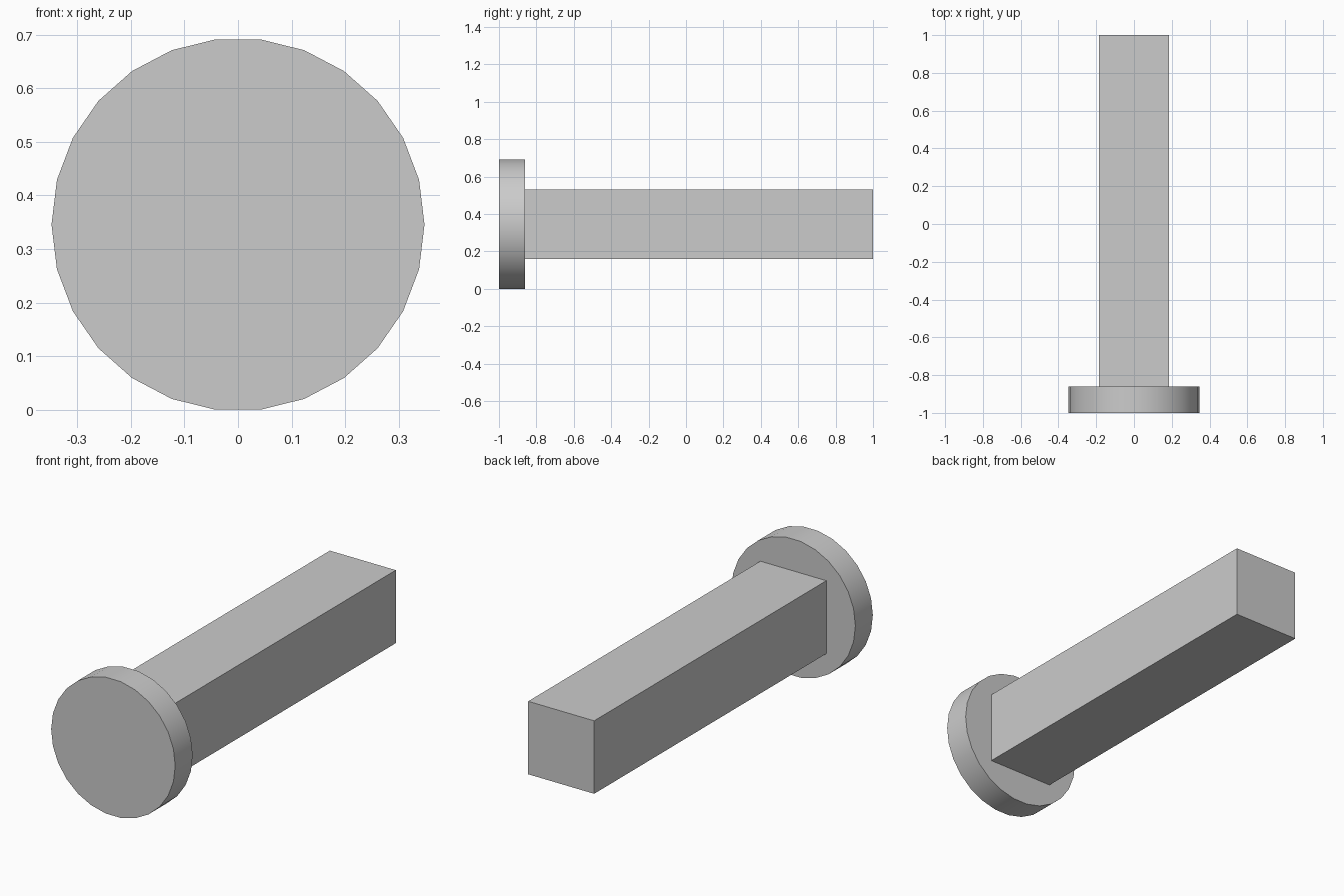
import bpy
import math

cube = bpy.data.objects.get("Cube")
if cube:
    bpy.data.objects.remove(cube, do_unlink=True)

RADIUS = 0.348
SIDES = 26
CENTRE_Z = RADIUS * math.cos(math.pi / SIDES)
HEAD_BACK = -0.86
SHAFT_WIDTH = 0.37

grey = bpy.data.materials.new("plain grey")
grey.use_nodes = True
colour = (0.6, 0.6, 0.6, 1)
grey.diffuse_color = colour
grey.node_tree.nodes["Principled BSDF"].inputs["Base Color"].default_value = colour


def finish(name):
    obj = bpy.context.object
    obj.name = name
    obj.data.materials.append(grey)
    bpy.ops.object.transform_apply(location=False, rotation=True, scale=True)
    return obj


# Round head: a short disc facing the front, a corner on each side
depth = HEAD_BACK + 1
bpy.ops.mesh.primitive_cylinder_add(
    vertices=SIDES, radius=RADIUS, depth=depth,
    location=(0, -1 + depth / 2, CENTRE_Z))
head = bpy.context.object
# The first corner lies on local y, so turn it onto x before tipping
head.rotation_euler = (math.pi / 2, 0, math.pi / 2)
head.rotation_euler = (math.pi / 2, math.pi / 2, 0)
finish("round_head")
bpy.ops.object.shade_smooth_by_angle(angle=math.radians(30))

# Square shaft: a long bar running back from the head
length = 1 - HEAD_BACK
bpy.ops.mesh.primitive_cube_add(
    size=1, location=(0, HEAD_BACK + length / 2, CENTRE_Z))
bpy.context.object.scale = (SHAFT_WIDTH, length, SHAFT_WIDTH)
finish("square_shaft")
